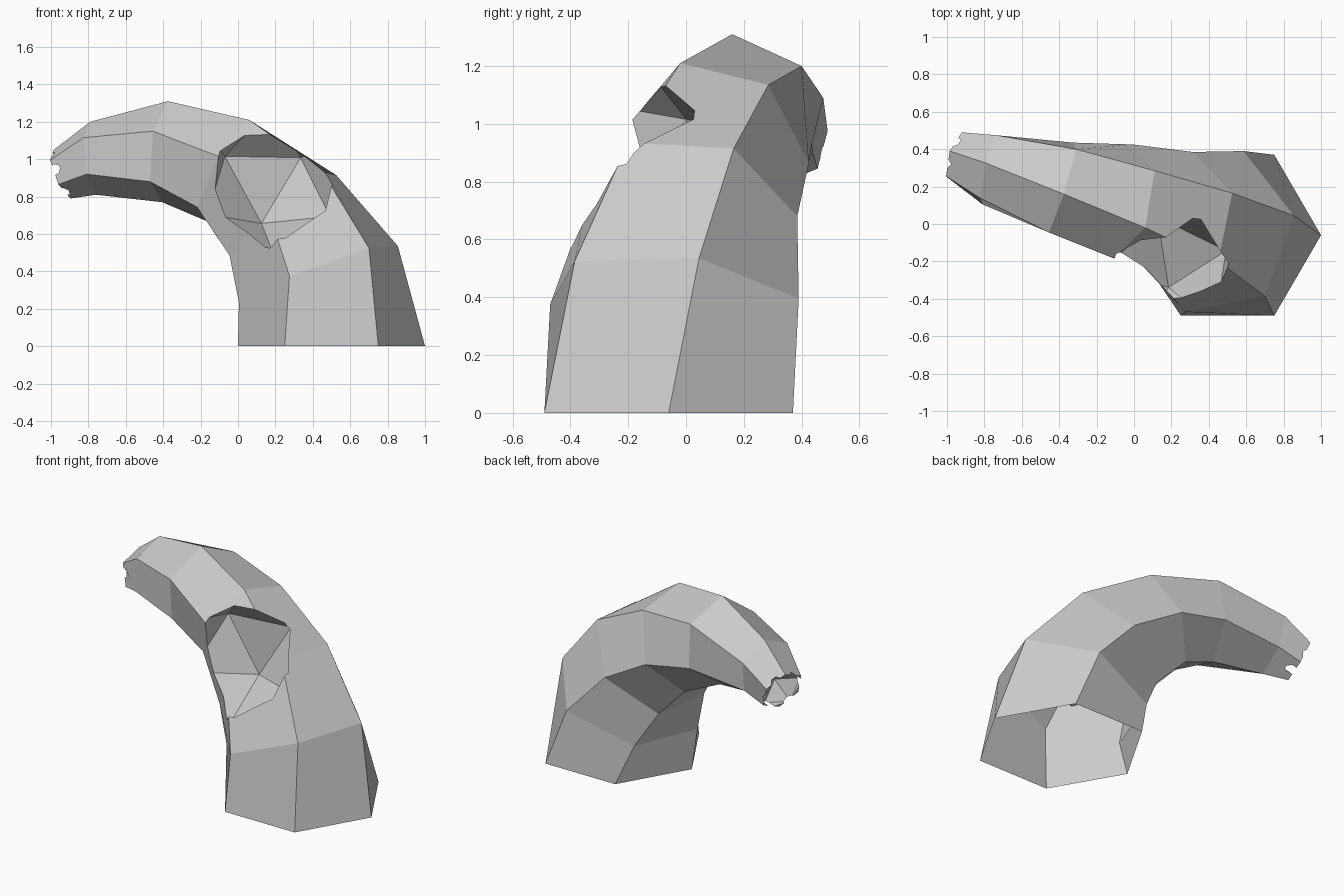
import bpy, bmesh
from mathutils import Vector, Matrix

cube = bpy.data.objects.get("Cube")
if cube:
    bpy.data.objects.remove(cube, do_unlink=True)

grey = bpy.data.materials.new("plain grey")
grey.use_nodes = True
grey.diffuse_color = (0.6, 0.6, 0.6, 1)
grey.node_tree.nodes["Principled BSDF"].inputs["Base Color"].default_value = (0.6, 0.6, 0.6, 1)


def add_object(name, bm):
    bmesh.ops.recalc_face_normals(bm, faces=bm.faces)
    mesh = bpy.data.meshes.new(name)
    bm.to_mesh(mesh)
    bm.free()
    mesh.materials.append(grey)
    obj = bpy.data.objects.new(name, mesh)
    bpy.context.collection.objects.link(obj)
    return obj


def frame(a, b):
    """Rotation whose first axis is a and whose second axis leans to b."""
    a = a.normalized()
    b = (b - a * b.dot(a)).normalized()
    return Matrix((a, b, a.cross(b))).transposed()


def hollow_cutter(name, centre, radius, corner, face):
    """Twenty-sided cutter with one corner and an adjoining face aimed as given."""
    bm = bmesh.new()
    bmesh.ops.create_icosphere(bm, subdivisions=1, radius=radius)
    bm.faces.ensure_lookup_table()
    f = bm.faces[0]
    source = frame(f.verts[0].co.copy(), f.calc_center_median())
    turn = frame(corner, face) @ source.transposed()
    bmesh.ops.transform(bm, matrix=Matrix.Translation(centre) @ turn.to_4x4(), verts=bm.verts)
    obj = add_object(name, bm)
    obj.hide_render = True
    obj.hide_viewport = True
    return obj


# Six-sided rings along the bend: centre, outer corner, front corner
rings = [
    ((0.5, -0.06, 0), (1, -0.06, 0), (0.75, -0.49, 0)),
    ((0.43, -0.04, 0.385), (0.855, 0.045, 0.535), (0.70, -0.385, 0.525)),
    ((0.24, 0.02, 0.7), (0.525, 0.165, 0.915), (0.45, -0.2, 0.935)),
    ((-0.055, 0.12, 0.94), (0.11, 0.285, 1.135), (0.06, -0.02, 1.21)),
    ((-0.39, 0.195, 1.04), (-0.31, 0.40, 1.20), (-0.375, 0.16, 1.31)),
    ((-0.775, 0.29, 1.005), (-0.74, 0.475, 1.09), (-0.79, 0.325, 1.20)),
    ((-0.94, 0.355, 0.92), (-0.92, 0.49, 0.975), (-0.985, 0.39, 1.05)),
]

# Bent tapering trunk
bm = bmesh.new()
loops = []
for ring in rings:
    o, a, b = map(Vector, ring)
    u, v = a - o, b - o
    loops.append([bm.verts.new(o + d) for d in (u, v, v - u, -u, -v, u - v)])
for low, high in zip(loops, loops[1:]):
    for i in range(6):
        j = (i + 1) % 6
        bm.faces.new((low[i], low[j], high[j], high[i]))
bm.faces.new(loops[0])
bm.faces.new(loops[-1])
trunk = add_object("bent_trunk", bm)

# Hollow in the front of the bend
centre = Vector((0.18, -0.27, 0.89))
front = hollow_cutter("front_hollow_cutter", centre, 0.39,
                      Vector((0.125, 0.04, 0.655)) - centre,
                      Vector((0.13, 0.035, 0.895)) - centre)

# Small hollow that notches the tip
o, a, b = map(Vector, rings[-1])
tip = hollow_cutter("tip_hollow_cutter", o, 0.15, (a + b) / 2 - o, Vector(rings[-2][0]) - o)

for cutter in (front, tip):
    mod = trunk.modifiers.new(cutter.name, 'BOOLEAN')
    mod.operation = 'DIFFERENCE'
    mod.solver = 'EXACT'
    mod.object = cutter

# Apply the cuts and open the underside
bpy.context.view_layer.update()
cut = bpy.data.meshes.new_from_object(trunk.evaluated_get(bpy.context.evaluated_depsgraph_get()))
trunk.modifiers.clear()
trunk.data = cut
for cutter in (front, tip):
    bpy.data.objects.remove(cutter, do_unlink=True)
bm = bmesh.new()
bm.from_mesh(cut)
base = [f for f in bm.faces if all(v.co.z < 0.001 for v in f.verts)]
bmesh.ops.delete(bm, geom=base, context='FACES')
for f in bm.faces:
    f.smooth = False
    f.material_index = 0
bm.to_mesh(cut)
bm.free()
